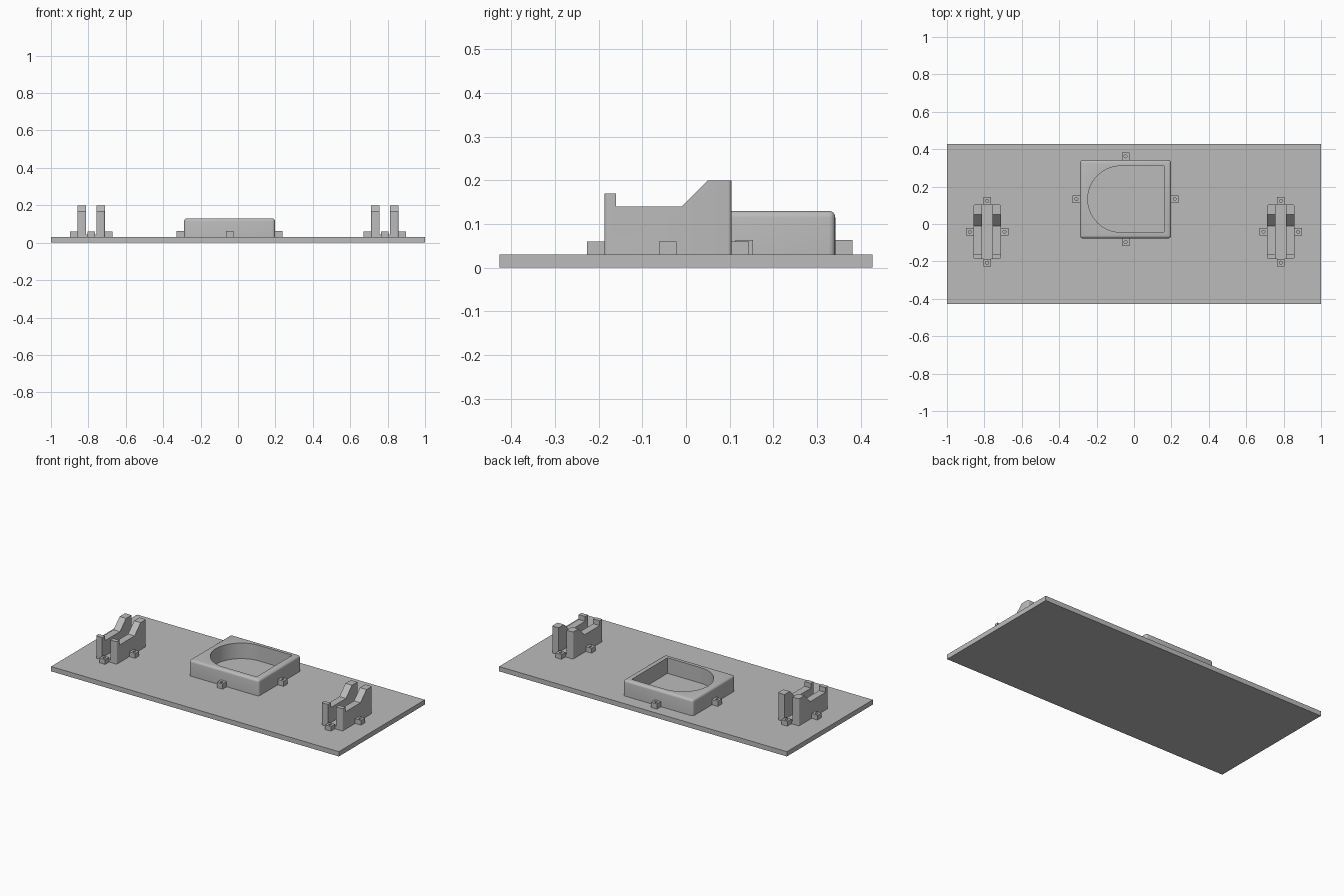
import bpy, bmesh, math

cube = bpy.data.objects.get("Cube")
if cube:
    bpy.data.objects.remove(cube, do_unlink=True)

grey = bpy.data.materials.new("plain grey")
grey.use_nodes = True
colour = (0.5, 0.5, 0.5, 1)
grey.diffuse_color = colour
grey.node_tree.nodes["Principled BSDF"].inputs["Base Color"].default_value = colour

TOP = 0.03  # upper face of the board


def prism(name, outline, depth, place, bevel=0.0, pick=None, segments=4):
    """Extrude a 2D outline by the vector depth; place maps (a, b) to 3D."""
    bm = bmesh.new()
    face = bm.faces.new([bm.verts.new(place(a, b)) for a, b in outline])
    new = bmesh.ops.extrude_face_region(bm, geom=[face])["geom"]
    bmesh.ops.translate(bm, vec=depth, verts=[v for v in new if isinstance(v, bmesh.types.BMVert)])
    bmesh.ops.recalc_face_normals(bm, faces=bm.faces)
    if bevel:
        bmesh.ops.bevel(bm, geom=[e for e in bm.edges if pick(e)], offset=bevel,
                        segments=segments, profile=0.5, affect='EDGES')
    mesh = bpy.data.meshes.new(name)
    bm.to_mesh(mesh)
    bm.free()
    mesh.materials.append(grey)
    ob = bpy.data.objects.new(name, mesh)
    bpy.context.collection.objects.link(ob)
    return ob


def box(name, x0, x1, y0, y1, z0, z1, **options):
    return prism(name, [(x0, y0), (x1, y0), (x1, y1), (x0, y1)], (0, 0, z1 - z0),
                 lambda a, b: (a, b, z0), **options)


def cut(ob, cutter):
    cutter.hide_render = True
    cutter.hide_set(True)
    mod = ob.modifiers.new("cut", 'BOOLEAN')
    mod.operation = 'DIFFERENCE'
    mod.solver = 'EXACT'
    mod.object = cutter
    # Bake the cut, then discard the helper
    graph = bpy.context.evaluated_depsgraph_get()
    mesh = bpy.data.meshes.new_from_object(ob.evaluated_get(graph))
    ob.modifiers.clear()
    ob.data = mesh
    bpy.data.objects.remove(cutter, do_unlink=True)


def smooth(ob):
    bpy.ops.object.select_all(action='DESELECT')
    ob.select_set(True)
    bpy.context.view_layer.objects.active = ob
    bpy.ops.object.shade_smooth_by_angle(angle=math.radians(35))


def arc(cx, cy, r, start, end, n):
    return [(cx + r * math.cos(start + (end - start) * i / n),
             cy + r * math.sin(start + (end - start) * i / n)) for i in range(n + 1)]


def tab(name, x, y, top):
    """Small square fixing lug with a screw hole."""
    lug = box(name, x - 0.02, x + 0.02, y - 0.02, y + 0.02, TOP, top)
    hole = prism("hole_cutter", arc(x, y, 0.008, 0, math.tau, 16)[:-1], (0, 0, 0.1),
                 lambda a, b: (a, b, TOP - 0.02))
    cut(lug, hole)


def tabs_around(name, x0, x1, y0, y1, cx, cy, top):
    for side, x, y in (("left", x1 + 0.02, cy), ("right", x0 - 0.02, cy),
                       ("front", cx, y0 - 0.02), ("back", cx, y1 + 0.02)):
        tab(f"{name}_{side}_tab", x, y, top)


# Base board
box("base_board", -1, 1, -0.427, 0.427, 0, TOP)

# Holder block with rounded edges and a D-shaped pocket
x0, x1, y0, y1 = -0.288, 0.198, -0.077, 0.342
block = box("holder_block", x0, x1, y0, y1, TOP, 0.13, bevel=0.015,
            pick=lambda e: max(v.co.z for v in e.verts) > 0.1)
pocket = [(0.16, -0.044), (0.16, 0.31)] + arc(-0.07, 0.133, 0.177, math.pi / 2, 1.5 * math.pi, 40)
cut(block, prism("pocket_cutter", pocket, (0, 0, 0.2), lambda a, b: (a, b, TOP + 0.002)))
smooth(block)
tabs_around("holder", x0, x1, y0, y1, -0.045, 0.133, 0.063)

# Side cradles: two stepped walls joined by a low floor
wall = [(-0.187, TOP), (0.104, TOP), (0.104, 0.2), (0.05, 0.2), (-0.01, 0.14),
        (-0.16, 0.14), (-0.16, 0.17), (-0.187, 0.17)]
for side, cx in (("left", 0.785), ("right", -0.785)):
    for part, sign in (("outer", 1), ("inner", -1)):
        near, far = cx + sign * 0.028, cx + sign * 0.073

        def outer_corner(e):
            a, b = (v.co for v in e.verts)
            return (abs(a.z - b.z) > 0.1 and abs(a.y - b.y) < 0.001
                    and abs(a.x - far) < 0.001 and abs(b.x - far) < 0.001)

        ob = prism(f"{side}_cradle_{part}_wall", wall, (far - near, 0, 0),
                   lambda a, b: (near, a, b), bevel=0.008, pick=outer_corner)
        smooth(ob)
    box(f"{side}_cradle_floor", cx - 0.028, cx + 0.028, -0.187, 0.104, TOP, 0.045)
    tabs_around(f"{side}_cradle", cx - 0.073, cx + 0.073, -0.187, 0.104, cx, -0.042, 0.06)
